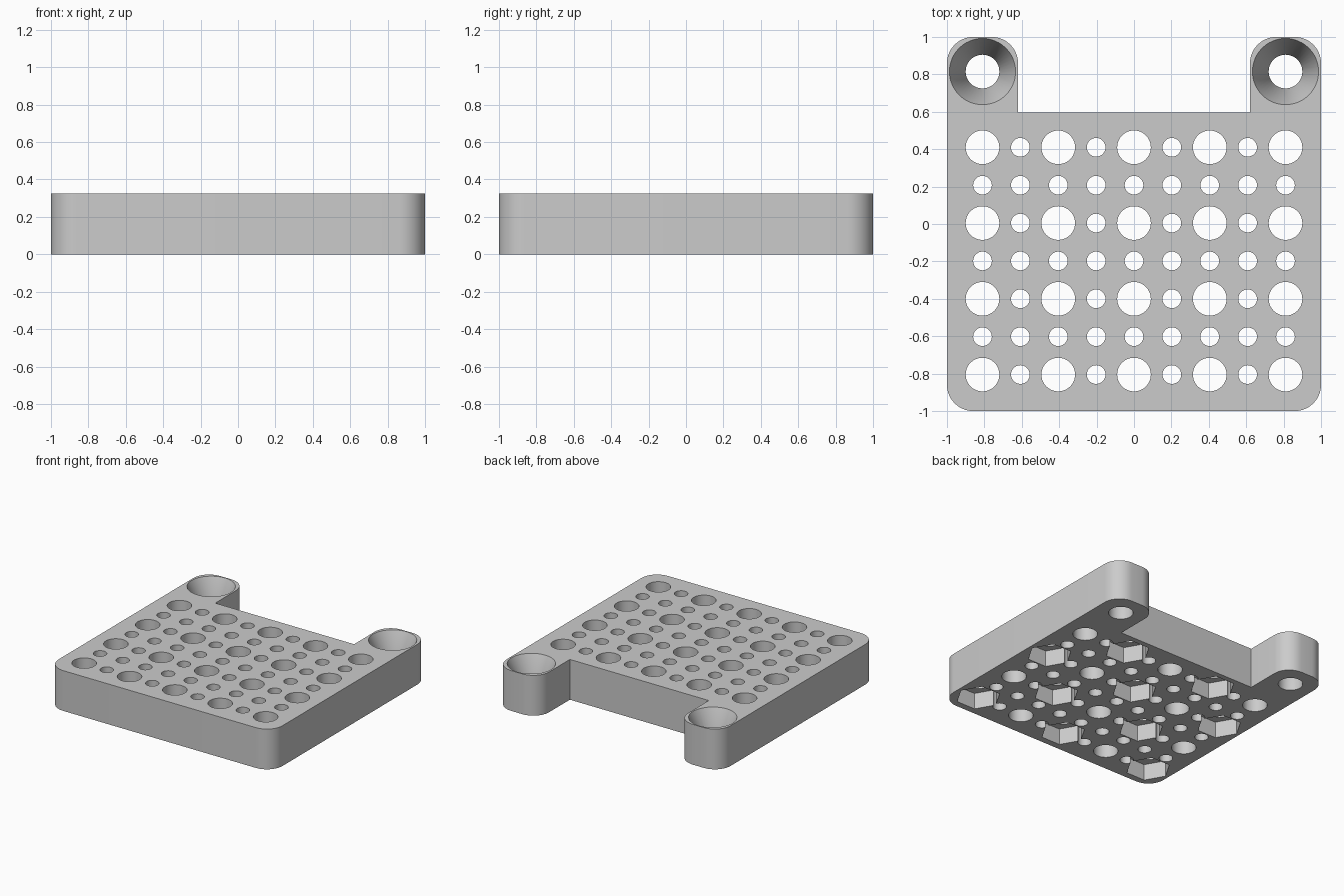
import bpy, bmesh, math
from mathutils import Matrix, Vector

cube = bpy.data.objects.get("Cube")
if cube:
    bpy.data.objects.remove(cube)

H = 0.325        # plate thickness
PITCH = 0.405    # spacing of the large holes
OVER = 0.05      # how far cutters pass the surfaces

grey = bpy.data.materials.new("plain grey")
grey.use_nodes = True
grey.diffuse_color = (0.6, 0.6, 0.6, 1)
grey.node_tree.nodes["Principled BSDF"].inputs["Base Color"].default_value = (0.6, 0.6, 0.6, 1)


def make_object(name, bm):
    bmesh.ops.recalc_face_normals(bm, faces=bm.faces)
    mesh = bpy.data.meshes.new(name)
    bm.to_mesh(mesh)
    bm.free()
    mesh.materials.append(grey)
    obj = bpy.data.objects.new(name, mesh)
    bpy.context.collection.objects.link(obj)
    return obj


def add_prism(bm, x, y, z0, z1, r0, r1, sides):
    """Cylinder, cone section or hexagonal prism with a corner on the x axis."""
    place = Matrix.Translation((x, y, (z0 + z1) / 2))
    if sides == 6:
        place = place @ Matrix.Rotation(math.pi / 2, 4, 'Z')
    bmesh.ops.create_cone(bm, cap_ends=True, segments=sides, radius1=r0,
                          radius2=r1, depth=z1 - z0, matrix=place)


# Plate outline with two ears at the back, outer corners rounded
half = [(1, -1), (1, 1), (0.62, 1), (0.62, 0.595)]
outline = half + [(-x, y) for x, y in reversed(half)]
bm = bmesh.new()
base = bm.faces.new([bm.verts.new((x, y, 0)) for x, y in outline])
top = bmesh.ops.extrude_face_region(bm, geom=[base])["geom"]
bmesh.ops.translate(bm, vec=(0, 0, H), verts=[v for v in top if isinstance(v, bmesh.types.BMVert)])
corners = [e for e in bm.edges
           if abs(e.verts[0].co.z - e.verts[1].co.z) > 0.1 and abs(e.verts[0].co.y) > 0.9]
bmesh.ops.bevel(bm, geom=corners, offset=0.14, offset_type='OFFSET', segments=10,
                profile=0.5, affect='EDGES')
plate = make_object("mounting_plate", bm)

# Round holes: large on the main grid, small on the half steps; hex pockets on alternate large holes
holes, pockets = bmesh.new(), bmesh.new()
for i in range(-4, 5):
    for j in range(7):
        x, y = i * PITCH / 2, 0.41 - j * PITCH / 2
        large = i % 2 == 0 and j % 2 == 0
        r = 0.09 if large else 0.05
        add_prism(holes, x, y, -OVER, H + OVER, r, r, 40 if large else 28)
        if large and (i // 2 + j // 2) % 2:
            add_prism(pockets, x, y, -OVER, 0.13, 0.165, 0.165, 6)

# Ear screw holes with deep countersinks
sinks = bmesh.new()
SINK = 0.21
slope = (0.177 - 0.09) / SINK
for x in (-0.81, 0.81):
    add_prism(holes, x, 0.815, -OVER, H + OVER, 0.09, 0.09, 48)
    add_prism(sinks, x, 0.815, H - SINK, H + OVER, 0.09, 0.177 + slope * OVER, 48)

# Cut the plate, then drop the cutters
cutters = [make_object(n, b) for n, b in (("hole_cutter", holes), ("pocket_cutter", pockets),
                                          ("countersink_cutter", sinks))]
for cutter in cutters:
    cutter.hide_render = True
    mod = plate.modifiers.new(cutter.name, 'BOOLEAN')
    mod.operation = 'DIFFERENCE'
    mod.solver = 'EXACT'
    mod.object = cutter
bpy.context.view_layer.update()
cut = bpy.data.meshes.new_from_object(plate.evaluated_get(bpy.context.evaluated_depsgraph_get()))
plate.modifiers.clear()
plate.data = cut
plate.data.name = "mounting_plate"
for cutter in cutters:
    bpy.data.objects.remove(cutter)

# Smooth round walls, crisp edges
bpy.ops.object.select_all(action='DESELECT')
plate.select_set(True)
bpy.context.view_layer.objects.active = plate
bpy.ops.object.shade_smooth_by_angle(angle=math.radians(30))
